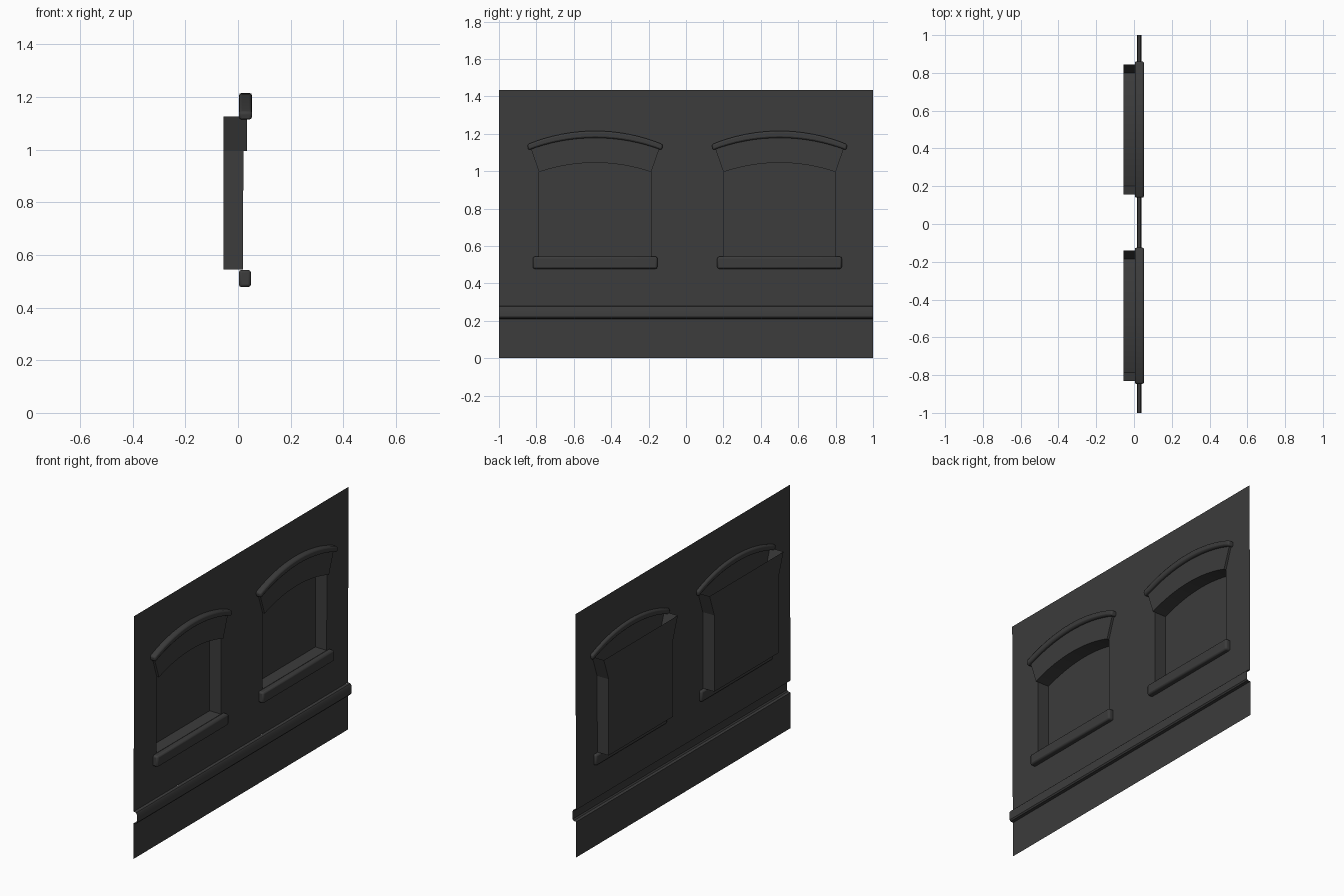
import bpy, bmesh, math

cube = bpy.data.objects.get("Cube")
if cube:
    bpy.data.objects.remove(cube, do_unlink=True)

stone = bpy.data.materials.new("dark grey stone")
stone.use_nodes = True
GREY = (0.045, 0.045, 0.045, 1)
stone.diffuse_color = GREY
stone.node_tree.nodes["Principled BSDF"].inputs["Base Color"].default_value = GREY

HEIGHT = 1.435
BACK = -0.055           # depth of the blind window panel
LINTEL = 0.034          # front of the lintel band
HALF, SILL_Z, SPRING_Z = 0.3, 0.545, 0.995
WINDOWS = {"right": -0.486, "left": 0.5}


def wall_x(z):
    return 0.017 + 0.005 * z / HEIGHT


def arc(half, z, rise, n=16):
    """Points (y, z) of a shallow arch, from -y to +y."""
    radius = (half * half + rise * rise) / (2 * rise)
    sweep = math.asin(half / radius)
    angles = [sweep * (2 * i / n - 1) for i in range(n + 1)]
    return [(radius * math.sin(a), z + rise - radius + radius * math.cos(a)) for a in angles]


def finish(name, bm, bevel=0):
    mesh = bpy.data.meshes.new(name)
    bm.to_mesh(mesh)
    bm.free()
    obj = bpy.data.objects.new(name, mesh)
    bpy.context.collection.objects.link(obj)
    mesh.materials.append(stone)
    bpy.ops.object.select_all(action="DESELECT")
    obj.select_set(True)
    bpy.context.view_layer.objects.active = obj
    bpy.ops.object.shade_smooth_by_angle(angle=math.radians(35))
    if bevel:
        mod = obj.modifiers.new("soft edges", "BEVEL")
        mod.width, mod.segments = bevel, 2
        mod.limit_method = "ANGLE"
        mod.angle_limit = math.radians(40)
    return obj


def strip(bm, a, b):
    """Quads between two matching rows of points."""
    va, vb = [bm.verts.new(p) for p in a], [bm.verts.new(p) for p in b]
    for i in range(len(a) - 1):
        bm.faces.new((va[i], va[i + 1], vb[i + 1], vb[i]))


def face(bm, x, outline):
    return bm.faces.new([bm.verts.new((x, y, z)) for y, z in outline])


def solid(name, outline, x0, x1, bevel):
    bm = bmesh.new()
    base = face(bm, x0, outline)
    out = bmesh.ops.extrude_face_region(bm, geom=[base], use_keep_orig=True)
    moved = [v for v in out["geom"] if isinstance(v, bmesh.types.BMVert)]
    bmesh.ops.translate(bm, verts=moved, vec=(x1 - x0, 0, 0))
    bmesh.ops.recalc_face_normals(bm, faces=bm.faces)
    return finish(name, bm, bevel)


def shift(points, c):
    return [(y + c, z) for y, z in points]


soffit = arc(HALF, SPRING_Z, 0.05)
lintel_top = arc(0.345, 1.125, 0.068)
opening = [(-HALF, SILL_Z), (-HALF, SPRING_Z)] + lintel_top + [(HALF, SPRING_Z), (HALF, SILL_Z)]

# Wall sheet above the belt course, with the two window openings
bm = bmesh.new()
edges = []
outline = [(-1, 0.28), (1, 0.28), (1, HEIGHT), (-1, HEIGHT)]
for loop in [outline] + [shift(opening, c) for c in WINDOWS.values()]:
    verts = [bm.verts.new((wall_x(z), y, z)) for y, z in loop]
    edges += [bm.edges.new((verts[i - 1], verts[i])) for i in range(len(verts))]
bmesh.ops.triangle_fill(bm, use_beauty=True, use_dissolve=False, edges=edges, normal=(1, 0, 0))
for f in bm.faces:
    f.normal_update()
    if f.normal.x < 0:
        f.normal_flip()
finish("wall", bm)

# Plinth and hollow belt course as one swept profile
bm = bmesh.new()
profile = [(0.017, 0), (0.017, 0.21), (0.034, 0.212), (0.04, 0.22),
           (0.04, 0.268), (0.034, 0.277), (0.018, 0.28)]
strip(bm, [(x, -1, z) for x, z in profile], [(x, 1, z) for x, z in profile])
finish("plinth_and_belt_course", bm)

for side, c in WINDOWS.items():
    # Recessed panel, jambs and floor
    bm = bmesh.new()
    face(bm, BACK, shift([(HALF, SILL_Z)] + soffit[::-1] + [(-HALF, SILL_Z)], c)).normal_flip()
    frame = shift([(-HALF, SPRING_Z), (-HALF, SILL_Z), (HALF, SILL_Z), (HALF, SPRING_Z)], c)
    strip(bm, [(BACK, y, z) for y, z in frame], [(wall_x(z), y, z) for y, z in frame])
    bmesh.ops.remove_doubles(bm, verts=bm.verts, dist=0.0001)
    bmesh.ops.recalc_face_normals(bm, faces=bm.faces)
    if sum(f.normal.x * f.calc_area() for f in bm.faces) < 0:
        bmesh.ops.reverse_faces(bm, faces=bm.faces)
    finish(side + "_window_recess", bm)

    # Arched lintel: front band, deep soffit, splayed ends and flat-topped back
    bm = bmesh.new()
    low, high = shift(soffit, c), shift(lintel_top, c)
    strip(bm, [(LINTEL, y, z) for y, z in low], [(LINTEL, y, z) for y, z in high])
    strip(bm, [(BACK, y, z) for y, z in low], [(LINTEL, y, z) for y, z in low])
    for i in (0, -1):
        ends = [low[i], high[i]]
        strip(bm, [(BACK, y, z) for y, z in ends], [(LINTEL, y, z) for y, z in ends])
    face(bm, BACK, low + [high[-1], high[0]])
    bmesh.ops.remove_doubles(bm, verts=bm.verts, dist=0.0001)
    bmesh.ops.recalc_face_normals(bm, faces=bm.faces)
    finish(side + "_window_lintel", bm)

    # Hood moulding over the arch
    hood = arc(0.357, 1.112, 0.066) + arc(0.362, 1.143, 0.072)[::-1]
    solid(side + "_window_hood", shift(hood, c), 0.004, 0.053, 0.009)

    # Sill
    sill = [(-0.333, 0.478), (0.333, 0.478), (0.333, 0.543), (-0.333, 0.543)]
    solid(side + "_window_sill", shift(sill, c), 0.003, 0.049, 0.01)
